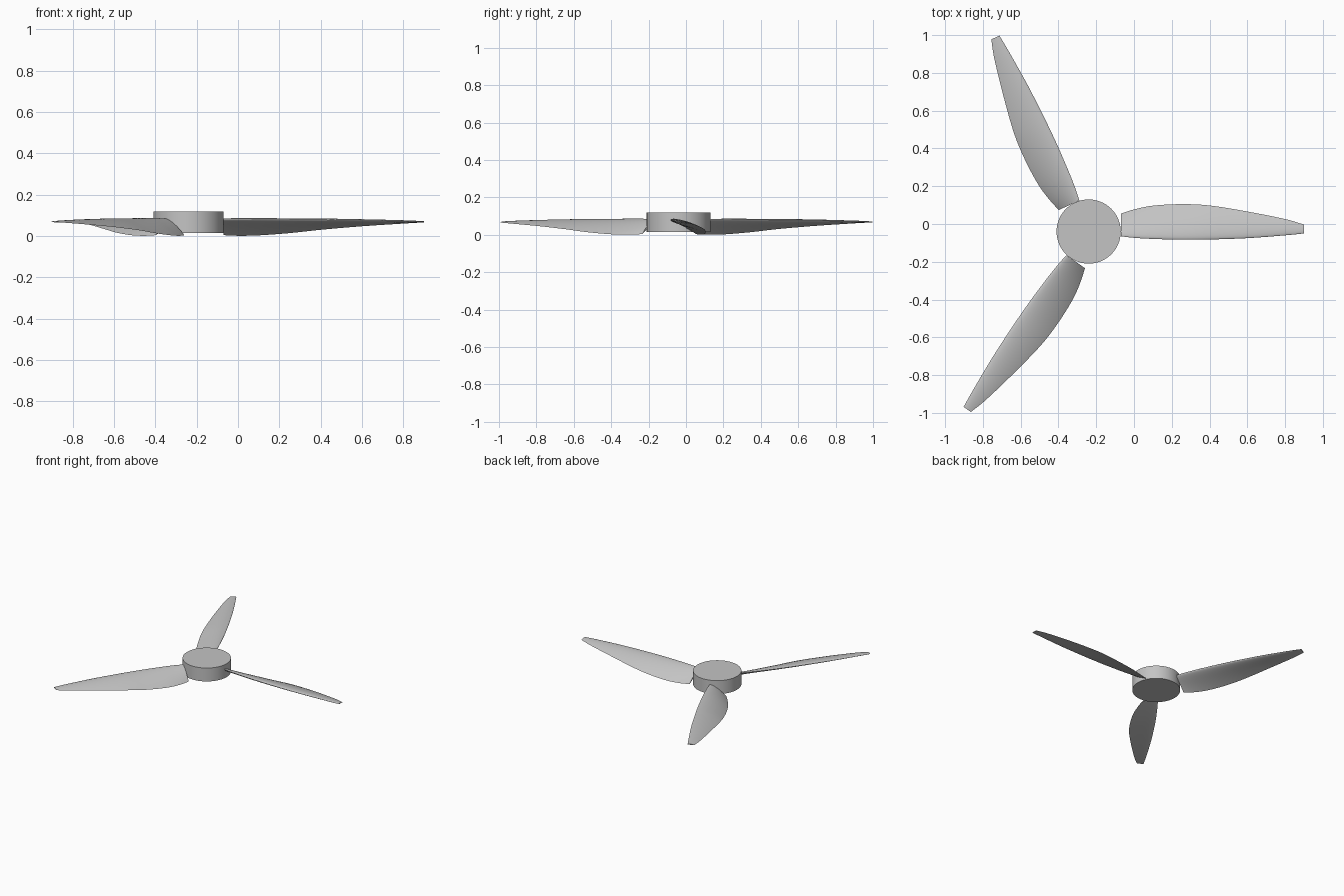
import bpy, bmesh, math
from mathutils import Vector, Matrix

cube = bpy.data.objects.get("Cube")
if cube:
    bpy.data.objects.remove(cube, do_unlink=True)

HUB = Vector((-0.24, -0.04, 0))
GREY = (0.55, 0.55, 0.55, 1)

mat = bpy.data.materials.new("light grey")
mat.use_nodes = True
mat.diffuse_color = GREY
mat.node_tree.nodes["Principled BSDF"].inputs["Base Color"].default_value = GREY


def add_object(name, bm):
    bmesh.ops.recalc_face_normals(bm, faces=bm.faces)
    mesh = bpy.data.meshes.new(name)
    bm.to_mesh(mesh)
    bm.free()
    mesh.materials.append(mat)
    obj = bpy.data.objects.new(name, mesh)
    bpy.context.collection.objects.link(obj)
    bpy.ops.object.select_all(action="DESELECT")
    obj.select_set(True)
    bpy.context.view_layer.objects.active = obj
    bpy.ops.object.shade_smooth_by_angle(angle=math.radians(40))
    return obj


# Hub: a short plain drum
bm = bmesh.new()
bmesh.ops.create_cone(bm, cap_ends=True, segments=64, radius1=0.17, radius2=0.17,
                      depth=0.104, matrix=Matrix.Translation(HUB + Vector((0, 0, 0.067))))
add_object("hub", bm)

# Blade stations: radius, leading edge y, trailing edge y, leading z, trailing z
STATIONS = [
    (0.17, -0.025, 0.095, 0.084, 0.004),
    (0.24, -0.033, 0.117, 0.084, 0.001),
    (0.34, -0.039, 0.137, 0.083, 0.003),
    (0.49, -0.043, 0.145, 0.081, 0.014),
    (0.64, -0.042, 0.138, 0.079, 0.030),
    (0.84, -0.035, 0.106, 0.076, 0.047),
    (1.04, -0.020, 0.066, 0.072, 0.060),
    (1.14, -0.010, 0.037, 0.069, 0.066),
]


def spline(points, steps):
    """Smooth curve through all the points."""
    pts = [Vector(p) for p in points]
    pts = [2 * pts[0] - pts[1]] + pts + [2 * pts[-1] - pts[-2]]
    out = []
    for a, b, c, d in zip(pts, pts[1:], pts[2:], pts[3:]):
        for i in range(steps):
            t = i / steps
            out.append(b + (c - a) * (t / 2) + (2 * a - 5 * b + 4 * c - d) * (t * t / 2)
                       + (3 * b - a - 3 * c + d) * (t ** 3 / 2))
    return out + [pts[-2]]


def wing_section(station, n=14):
    """Cambered section: upper side from trailing to leading edge, then back below."""
    r, y0, y1, z0, z1 = station
    chord = Vector((0, y1 - y0, z1 - z0))
    up = Vector((0, -chord.z, chord.y))
    ring = []
    for k in range(2 * n):
        s = (1 + math.cos(math.pi * k / n)) / 2
        side = 1 if k <= n else -1
        half = 0.12 * 5 * (0.2969 * math.sqrt(s) - 0.126 * s - 0.3516 * s ** 2
                           + 0.2843 * s ** 3 - 0.1036 * s ** 4)
        camber = 0.12 * s * (1 - s)
        ring.append(Vector((r, y0, z0)) + chord * s + up * (camber + side * half))
    return ring


# Three twisted blades around the hub
for name, angle in (("blade_left", 0), ("blade_back", 115), ("blade_front", 235)):
    bm = bmesh.new()
    rings = [[bm.verts.new(p) for p in wing_section(s)] for s in spline(STATIONS, 5)]
    for a, b in zip(rings, rings[1:]):
        for i in range(len(a)):
            j = (i + 1) % len(a)
            bm.faces.new((a[i], a[j], b[j], b[i]))
    bm.faces.new(rings[0])
    bm.faces.new(rings[-1])
    place = Matrix.Translation(HUB) @ Matrix.Rotation(math.radians(angle), 4, "Z")
    bmesh.ops.transform(bm, matrix=place, verts=bm.verts)
    add_object(name, bm)
